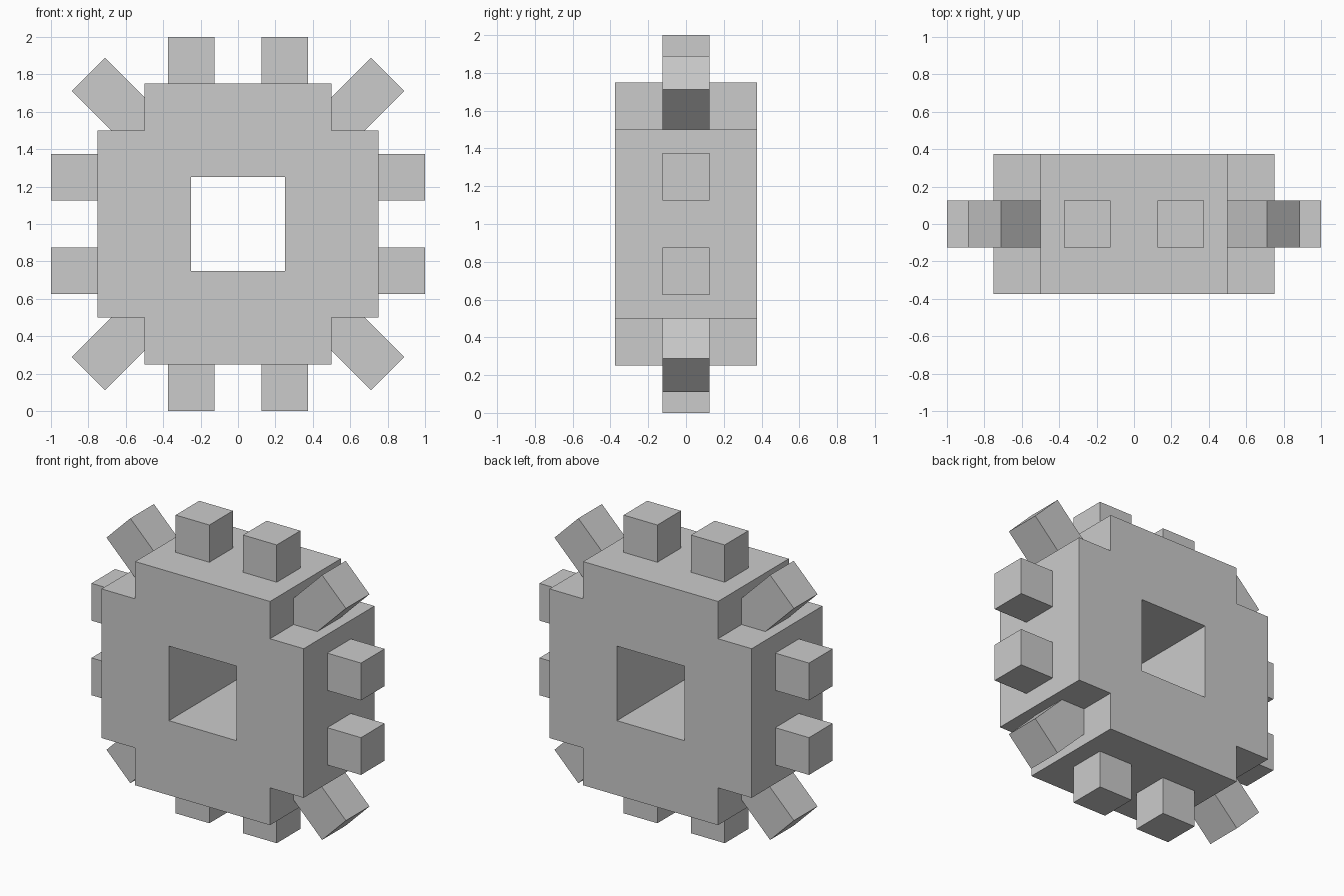
import bpy, bmesh, math
from mathutils import Matrix

if "Cube" in bpy.data.objects:
    bpy.data.objects.remove(bpy.data.objects["Cube"])

HUB_Z = 1.0


def finish(bm, name):
    bmesh.ops.recalc_face_normals(bm, faces=bm.faces)
    mesh = bpy.data.meshes.new(name)
    bm.to_mesh(mesh)
    bm.free()
    obj = bpy.data.objects.new(name, mesh)
    obj.location.z = HUB_Z
    bpy.context.collection.objects.link(obj)
    return obj


def loop_edges(bm, pts, y):
    verts = [bm.verts.new((x, y, z)) for x, z in pts]
    return [bm.edges.new((verts[i - 1], verts[i])) for i in range(len(verts))]


def tooth(name, angle, offset, start, end, width=0.25):
    """Square peg pointing outward from the hub at the given angle."""
    bm = bmesh.new()
    place = (Matrix.Rotation(math.radians(angle), 4, 'Y')
             @ Matrix.Translation((offset, 0, (start + end) / 2))
             @ Matrix.Diagonal((width, width, end - start, 1)))
    bmesh.ops.create_cube(bm, size=1, matrix=place)
    return finish(bm, name)


# Wheel body: square with notched corners and a square axle hole
quarter = [(0.75, 0.5), (0.5, 0.5), (0.5, 0.75)]
outer = []
for k in range(4):
    for x, z in quarter:
        for _ in range(k):
            x, z = -z, x
        outer.append((x, z))
hole = [(0.25, 0.25), (-0.25, 0.25), (-0.25, -0.25), (0.25, -0.25)]

bm = bmesh.new()
edges = loop_edges(bm, outer, -0.375) + loop_edges(bm, hole, -0.375)
bmesh.ops.triangle_fill(bm, edges=edges, use_beauty=True)
front = bm.faces[:]
ext = bmesh.ops.extrude_face_region(bm, geom=front, use_keep_orig=True)
bmesh.ops.translate(bm, vec=(0, 0.75, 0),
                    verts=[g for g in ext["geom"] if isinstance(g, bmesh.types.BMVert)])
finish(bm, "wheel_body")

# Teeth: a pair on each side, and one longer diagonal tooth in each notch
for k in range(4):
    for side, offset in (("a", -0.25), ("b", 0.25)):
        tooth(f"side_tooth_{k + 1}{side}", 90 * k, offset, 0.75, 1.0)
    tooth(f"corner_tooth_{k + 1}", 90 * k + 45, 0, 0.63, 1.131)
